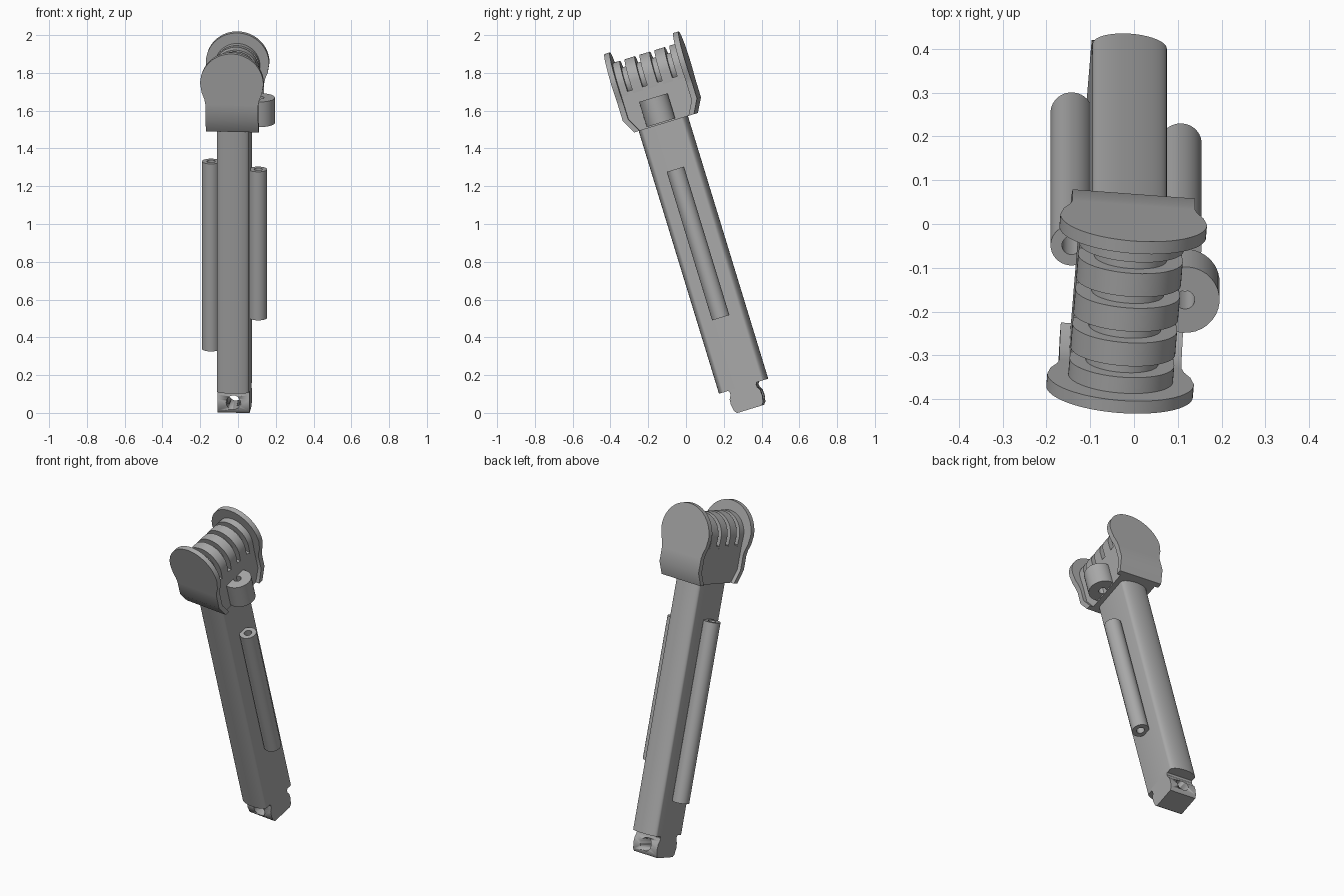
import bpy, bmesh, math
from mathutils import Matrix

cube = bpy.data.objects.get("Cube")
if cube:
    bpy.data.objects.remove(cube, do_unlink=True)

grey = bpy.data.materials.new("plain grey")
grey.use_nodes = True
grey.diffuse_color = (0.4, 0.4, 0.4, 1)
grey.node_tree.nodes["Principled BSDF"].inputs["Base Color"].default_value = (0.4, 0.4, 0.4, 1)

# Everything is built upright around the pole axis, then twisted and leaned back
LEAN = (Matrix.Rotation(math.radians(17), 4, 'X')
        @ Matrix.Translation((-0.018, 0.333, 0))
        @ Matrix.Rotation(math.radians(-4.5), 4, 'Z'))
HEAD_Y = 0.015


def finish(name, bm):
    bmesh.ops.recalc_face_normals(bm, faces=bm.faces[:])
    mesh = bpy.data.meshes.new(name)
    bm.to_mesh(mesh)
    bm.free()
    ob = bpy.data.objects.new(name, mesh)
    bpy.context.collection.objects.link(ob)
    mesh.materials.append(grey)
    ob.matrix_world = LEAN
    bpy.context.view_layer.objects.active = ob
    bpy.ops.object.select_all(action='DESELECT')
    ob.select_set(True)
    bpy.ops.object.shade_smooth_by_angle(angle=math.radians(30))
    return ob


def extrude(name, outline, axis, start, end):
    """Sweep a 2D outline along x, y or z; the outline fills the other two axes."""
    bm = bmesh.new()

    def point(p, d):
        co = list(p)
        co.insert("xyz".index(axis), d)
        return co
    a = [bm.verts.new(point(p, start)) for p in outline]
    b = [bm.verts.new(point(p, end)) for p in outline]
    bm.faces.new(a)
    bm.faces.new(b)
    for i in range(len(a)):
        j = (i + 1) % len(a)
        bm.faces.new((a[i], a[j], b[j], b[i]))
    return finish(name, bm)


def arc(cx, cy, rx, ry, a0, a1, n):
    angles = [math.radians(a0 + (a1 - a0) * i / n) for i in range(n + 1)]
    return [(cx + rx * math.cos(a), cy + ry * math.sin(a)) for a in angles]


def tube(name, x, y, z0, z1, outer, inner, n=32):
    bm = bmesh.new()
    rings = []
    for r, z in ((outer, z0), (outer, z1), (inner, z1), (inner, z0)):
        rings.append([bm.verts.new((px, py, z)) for px, py in arc(x, y, r, r, 0, 360, n)[:-1]])
    for k in range(4):
        a, b = rings[k], rings[(k + 1) % 4]
        for i in range(n):
            j = (i + 1) % n
            bm.faces.new((a[i], a[j], b[j], b[i]))
    return finish(name, bm)


def end_plate(name, side):
    """Rounded plate whose lower edge bends in towards the pole."""
    rows = [(0.14, 1.50, 0.04), (0.14, 1.575, 0), (0.14, 1.66, 0),
            (0.146, 1.69, 0), (0.16, 1.725, 0)]
    rows += [(x, z, 0) for x, z in arc(0, 1.775, 0.168, 0.168, 0, 88, 20)]
    bm = bmesh.new()
    loops = []
    for half, z, bend in rows:
        out, inn = HEAD_Y + side * (0.206 - bend), HEAD_Y + side * (0.176 - bend)
        loops.append([bm.verts.new(c) for c in
                      ((-half, out, z), (half, out, z), (half, inn, z), (-half, inn, z))])
    for a, b in zip(loops, loops[1:]):
        for i in range(4):
            j = (i + 1) % 4
            bm.faces.new((a[i], a[j], b[j], b[i]))
    bm.faces.new(loops[0])
    bm.faces.new(loops[-1])
    return finish(name, bm)


# Pole: flat sides with bulging front and back
bulge = [(0.085 * math.sin(t * math.pi / 20), 0.106 + 0.03 * math.cos(t * math.pi / 20))
         for t in range(-10, 11)]
extrude("pole", bulge + [(-x, -y) for x, y in bulge], 'z', 0.046, 1.55)

# Foot tenon with notched shoulders and a cross hole
half_foot = [(0.068, -0.08), (0.08, -0.066), (0.087, -0.03), (0.085, 0.0),
             (0.074, 0.02), (0.073, 0.035), (0.08, 0.047), (0.08, 0.06)]
foot = extrude("foot_tenon", half_foot + [(-y, z) for y, z in reversed(half_foot)],
               'x', -0.085, 0.085)
cutter = extrude("foot_hole_cutter", arc(0, -0.02, 0.038, 0.038, 0, 360, 32)[:-1],
                 'y', -0.3, 0.3)
cutter.hide_render = True
cut = foot.modifiers.new("hole", 'BOOLEAN')
cut.operation = 'DIFFERENCE'
cut.solver = 'EXACT'
cut.object = cutter
bpy.context.view_layer.objects.active = foot
bpy.ops.object.modifier_apply(modifier=cut.name)
bpy.data.objects.remove(cutter, do_unlink=True)

# Side tubes and the lug on the head
tube("left_rod", 0.125, 0, 0.428, 1.25, 0.048, 0.022)
tube("right_rod", -0.125, 0, 0.25, 1.288, 0.048, 0.022)
tube("side_lug", 0.135, 0, 1.508, 1.647, 0.079, 0.022)

# Head: block, end plates, drum and ribs
half_block = [(0.16, 1.50), (0.18, 1.575), (0.18, 1.718)]
extrude("head_block",
        [(HEAD_Y + y, z) for y, z in half_block]
        + [(HEAD_Y - y, z) for y, z in reversed(half_block)], 'x', -0.117, 0.117)
end_plate("front_plate", -1)
end_plate("back_plate", 1)
extrude("drum", arc(0, 1.765, 0.083, 0.083, 0, 360, 40)[:-1],
        'y', HEAD_Y - 0.18, HEAD_Y + 0.18)
rib = arc(0, 1.765, 0.12, 0.12, 0, 180, 28) + [(-0.117, 1.70), (0.117, 1.70)]
for i in range(5):
    mid = HEAD_Y + (i - 2) * 0.083
    extrude(f"rib_{i + 1}", rib, 'y', max(mid - 0.028, HEAD_Y - 0.18),
            min(mid + 0.028, HEAD_Y + 0.18))
